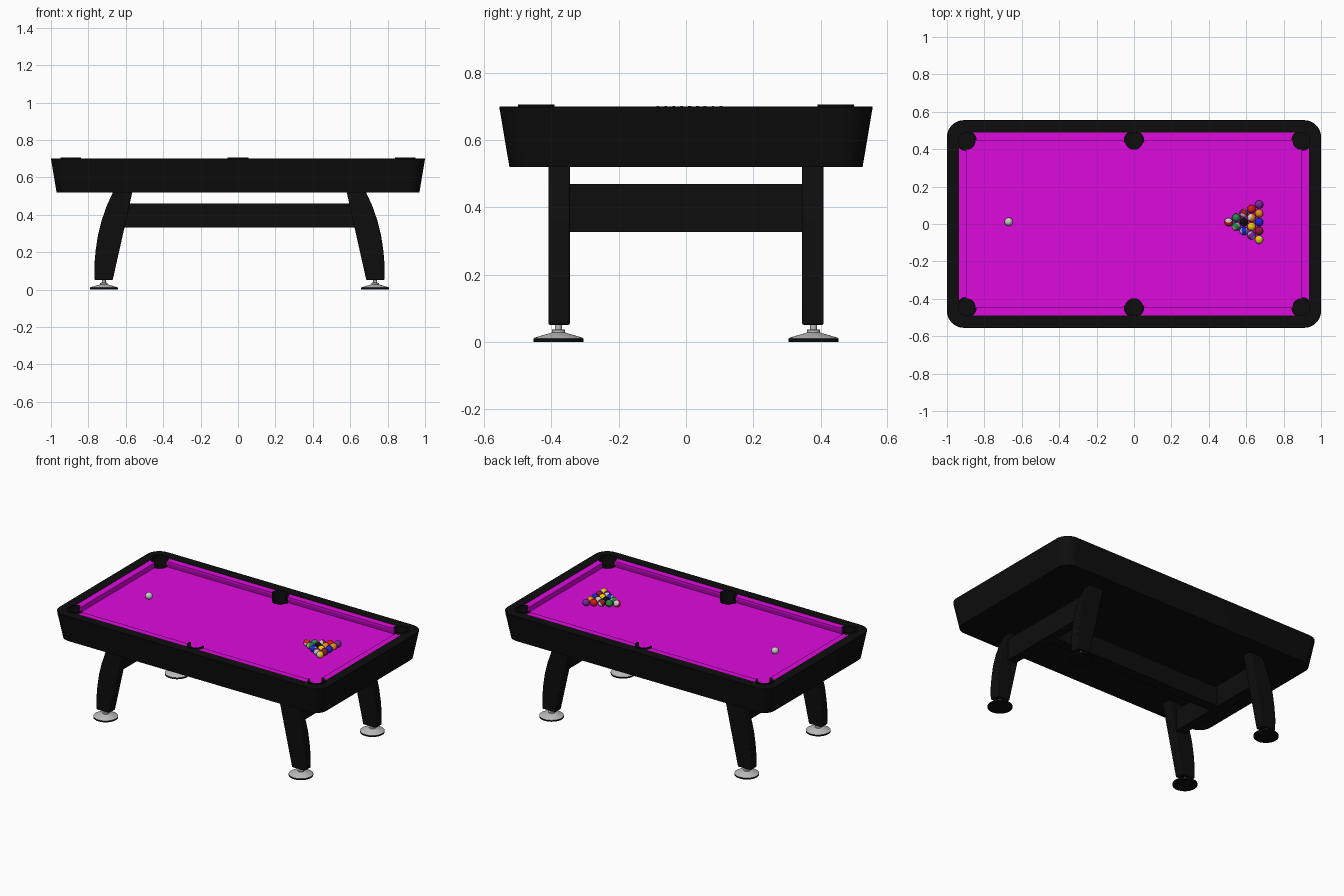
import bpy, bmesh, math, random
from mathutils import Euler

if "Cube" in bpy.data.objects:
    bpy.data.objects.remove(bpy.data.objects["Cube"])

random.seed(4)
BED = 0.657          # cloth height


def mat(name, r, g, b):
    m = bpy.data.materials.new(name)
    m.diffuse_color = (r, g, b, 1)
    m.use_nodes = True
    m.node_tree.nodes["Principled BSDF"].inputs["Base Color"].default_value = m.diffuse_color
    return m


BLACK = mat("black", 0.004, 0.004, 0.004)
CLOTH = mat("cloth", 0.73, 0.003, 0.73)
WHITE = mat("white", 0.75, 0.75, 0.72)
METAL = mat("metal", 0.5, 0.5, 0.5)


def finish(name, bm, mats, smooth=True, bevel=0):
    bmesh.ops.recalc_face_normals(bm, faces=bm.faces)
    me = bpy.data.meshes.new(name)
    bm.to_mesh(me)
    bm.free()
    for m in mats:
        me.materials.append(m)
    ob = bpy.data.objects.new(name, me)
    bpy.context.collection.objects.link(ob)
    bpy.ops.object.select_all(action='DESELECT')
    ob.select_set(True)
    bpy.context.view_layer.objects.active = ob
    if bevel:
        b = ob.modifiers.new("bevel", 'BEVEL')
        b.width, b.segments = bevel, 2
    if smooth:
        bpy.ops.object.shade_smooth_by_angle(angle=math.radians(35))
    return ob


def loft(name, rings, mats, closed=False, **kw):
    """Bridge rings of equal length; cap the ends, or close into a loop."""
    bm = bmesh.new()
    vs = [[bm.verts.new(p) for p in r] for r in rings]
    n = len(vs[0])
    pairs = list(zip(vs, vs[1:])) + ([(vs[-1], vs[0])] if closed else [])
    for a, b in pairs:
        for i in range(n):
            j = (i + 1) % n
            bm.faces.new((a[i], a[j], b[j], b[i]))
    if not closed:
        bm.faces.new(vs[0])
        bm.faces.new(vs[-1])
    return finish(name, bm, mats, **kw)


def round_rect(hx, hy, r, z, n=8):
    pts = []
    for k, (sx, sy) in enumerate(((1, 1), (-1, 1), (-1, -1), (1, -1))):
        for i in range(n + 1):
            a = math.pi / 2 * (k + i / n)
            pts.append((sx * (hx - r) + r * math.cos(a), sy * (hy - r) + r * math.sin(a), z))
    return pts


def circle(x, y, r, z, n=32):
    return [(x + r * math.cos(2 * math.pi * i / n), y + r * math.sin(2 * math.pi * i / n), z)
            for i in range(n)]


def box(name, x0, x1, y0, y1, z0, z1, m, **kw):
    def rect(z):
        return [(x0, y0, z), (x1, y0, z), (x1, y1, z), (x0, y1, z)]
    return loft(name, [rect(z0), rect(z1)], [m], **kw)


# Tapered cabinet with recessed top
loft("cabinet", [round_rect(0.97, 0.525, 0.08, 0.52), round_rect(1.0, 0.555, 0.09, 0.698),
                 round_rect(0.998, 0.553, 0.088, 0.70), round_rect(0.935, 0.49, 0.01, 0.70),
                 round_rect(0.935, 0.49, 0.01, 0.61)], [BLACK])

# Cloth bed with six pocket holes
pockets = [(x, y) for x in (-0.895, 0, 0.895) for y in (-0.445, 0.445)]
bed = box("cloth_bed", -0.935, 0.935, -0.49, 0.49, 0.62, BED, CLOTH, smooth=False)
for x, y in pockets:
    cut = loft("pocket_cutter", [circle(x, y, 0.047, 0.55), circle(x, y, 0.047, 0.75)], [BLACK])
    cut.hide_render = True
    mod = bed.modifiers.new("hole", 'BOOLEAN')
    mod.operation, mod.object = 'DIFFERENCE', cut
    bpy.context.view_layer.objects.active = bed
    bpy.ops.object.modifier_apply(modifier=mod.name)
    bpy.data.objects.remove(cut)

# Pocket liners: C-shaped walls opening towards the table
for x, y in pockets:
    corner = x != 0
    mid = math.atan2(math.copysign(1, y), math.copysign(1, x) if corner else 0)
    half = math.radians(128 if corner else 100)
    rings = []
    for i in range(25):
        a = mid - half + 2 * half * i / 24
        rings.append([(x + r * math.cos(a), y + r * math.sin(a), z) for r, z in
                      ((0.055, 0.61), (0.055, 0.706), (0.045, 0.706), (0.045, 0.61))])
    loft("pocket_liner", rings, [BLACK])
    # black lip below the cloth level
    loft("pocket_sleeve", [circle(x, y, 0.048, 0.612), circle(x, y, 0.048, BED + 0.001),
                           circle(x, y, 0.045, BED + 0.001), circle(x, y, 0.045, 0.612)],
         [BLACK], closed=True)

# Cushions: profile as (depth towards centre, height), mitred at the pockets
PROFILE = [(0, BED), (0, 0.697), (0.043, 0.697), (0.043, 0.684), (0.036, BED)]


def cushion(name, a, b, place):
    rings = [[place(end + s * d * 0.45, d, z) for d, z in PROFILE] for end, s in ((a, 1), (b, -1))]
    loft(name, rings, [CLOTH], smooth=False)


for s in (-1, 1):
    for c in (-1, 1):
        cushion("long_cushion", 0.03, 0.865, lambda t, d, z: (c * t, s * (0.49 - d), z))
    cushion("short_cushion", -0.41, 0.41, lambda t, d, z: (s * (0.935 - d), t, z))

# Curved legs and levelling feet
LEG = [(0.571, 0.53), (0.678, 0.05), (0.775, 0.05), (0.776, 0.13), (0.769, 0.21),
       (0.757, 0.29), (0.737, 0.37), (0.709, 0.45), (0.672, 0.53)]
FOOT = [(0.075, 0), (0.075, 0.01), (0.07, 0.013), (0.026, 0.026), (0.02, 0.028), (0.02, 0.036),
        (0.01, 0.037), (0.01, 0.055)]
OFF = 0.008
for sx in (-1, 1):
    for sy in (-1, 1):
        loft("leg", [[(sx * x + OFF, sy * y, z) for x, z in LEG] for y in (0.345, 0.409)],
             [BLACK], bevel=0.006)
        fx, fy = sx * 0.725 + OFF, sy * 0.379
        loft("foot_pad", [circle(fx, fy, r, z) for r, z in FOOT[:2]], [BLACK])
        loft("foot", [circle(fx, fy, r, z) for r, z in FOOT[1:]], [METAL])
    # Cross beam between the legs of each end
    a, b = sorted((sx * 0.63 + OFF, sx * 0.69 + OFF))
    box("cross_beam", a, b, -0.35, 0.35, 0.327, 0.47, BLACK)
box("long_beam", -0.63, 0.645, -0.035, 0.035, 0.331, 0.46, BLACK)

# Balls: solids, stripes and the cue ball
COLOURS = [("yellow", 0.9, 0.6, 0), ("blue", 0.01, 0.02, 0.7), ("red", 0.7, 0.01, 0.01),
           ("purple", 0.2, 0.02, 0.35), ("orange", 0.85, 0.25, 0.01), ("green", 0.02, 0.25, 0.06),
           ("maroon", 0.3, 0.01, 0.03)]
PAINT = [mat(*c) for c in COLOURS]
R = 0.0225


def ball(name, x, y, m, striped=False):
    bm = bmesh.new()
    bmesh.ops.create_uvsphere(bm, u_segments=24, v_segments=16, radius=R)
    if striped:
        for f in bm.faces:
            f.material_index = int(abs(f.calc_center_median().z) > 0.5 * R)
    rot = Euler([random.uniform(0, 6.28) for _ in range(3)]).to_matrix()
    bmesh.ops.rotate(bm, verts=bm.verts, matrix=rot)
    bmesh.ops.translate(bm, verts=bm.verts, vec=(x, y, BED + R - 0.001))
    finish(name, bm, [m, WHITE])


rack = [(m, s) for s in (False, True) for m in PAINT]
random.shuffle(rack)
rack.insert(4, (BLACK, False))
for row in range(5):
    for k in range(row + 1):
        m, s = rack.pop(0)
        ball("striped_ball" if s else "solid_ball", 0.506 + row * 0.0407,
             0.01 + (k - row / 2) * 0.047, m, s)
ball("cue_ball", -0.67, 0.012, WHITE)
